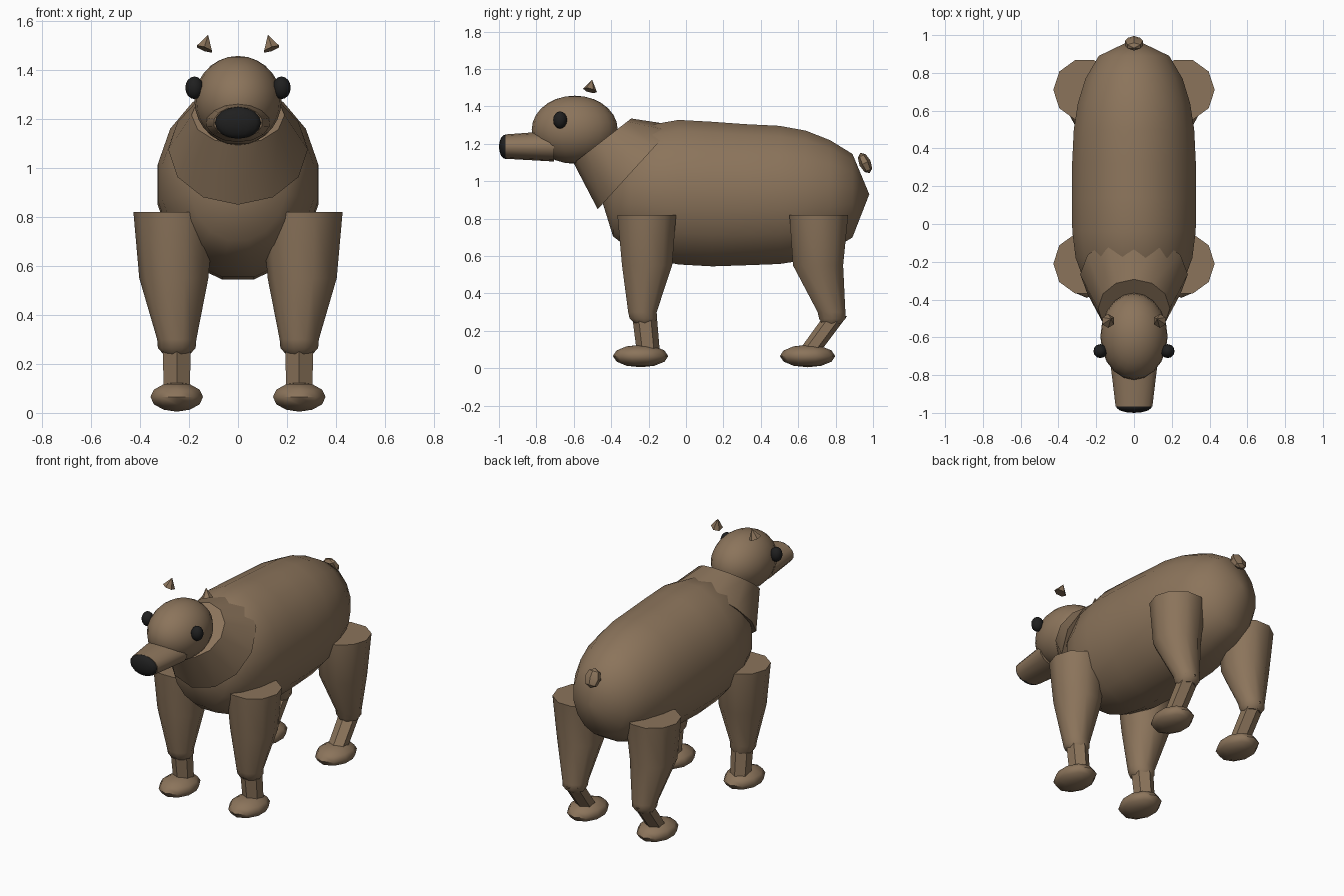
import bpy, bmesh, math
from mathutils import Vector, Matrix

if "Cube" in bpy.data.objects:
    bpy.data.objects.remove(bpy.data.objects["Cube"])


def material(name, rgb):
    m = bpy.data.materials.new(name)
    m.diffuse_color = (*rgb, 1)
    m.use_nodes = True
    m.node_tree.nodes["Principled BSDF"].inputs["Base Color"].default_value = m.diffuse_color
    return m


BROWN = material("brown fur", (0.26, 0.175, 0.105))
BLACK = material("black", (0.014, 0.014, 0.014))


def finish(bm, name, mat, angle=40):
    bmesh.ops.recalc_face_normals(bm, faces=bm.faces[:])
    me = bpy.data.meshes.new(name)
    bm.to_mesh(me)
    bm.free()
    ob = bpy.data.objects.new(name, me)
    bpy.context.collection.objects.link(ob)
    me.materials.append(mat)
    bpy.ops.object.select_all(action='DESELECT')
    ob.select_set(True)
    bpy.context.view_layer.objects.active = ob
    if angle:
        bpy.ops.object.shade_smooth_by_angle(angle=math.radians(angle))
    return ob


def loft(name, rings, n, mat=BROWN, tips=(None, None), phase=0.5, angle=40):
    """Skin elliptical rings (centre, axis u, axis v); close with a tip or a flat cap."""
    bm = bmesh.new()
    loops = []
    for c, u, v in rings:
        c, u, v = Vector(c), Vector(u), Vector(v)
        angs = [2 * math.pi * (i + phase) / n for i in range(n)]
        loops.append([bm.verts.new(c + u * math.cos(a) + v * math.sin(a)) for a in angs])
    for a, b in zip(loops, loops[1:]):
        for i in range(n):
            j = (i + 1) % n
            bm.faces.new((a[i], a[j], b[j], b[i]))
    for loop, tip in zip((loops[0], loops[-1]), tips):
        if tip is None:
            bm.faces.new(loop)
        else:
            t = bm.verts.new(tip)
            for i in range(n):
                bm.faces.new((loop[i], loop[(i + 1) % n], t))
    return finish(bm, name, mat, angle)


def ellipsoid(name, centre, radii, seg, rows, mat=BROWN, tilt=0, angle=60):
    bm = bmesh.new()
    bmesh.ops.create_uvsphere(bm, u_segments=seg, v_segments=rows, radius=1)
    bm.transform(Matrix.Translation(centre) @ Matrix.Rotation(tilt, 4, 'X')
                 @ Matrix.Diagonal((*radii, 1)))
    return finish(bm, name, mat, angle)


# Body: y, bottom, top, half width
profile = [(-0.39, 0.70, 1.17, 0.20), (-0.30, 0.63, 1.25, 0.27), (-0.18, 0.575, 1.31, 0.315),
           (-0.04, 0.547, 1.335, 0.333), (0.14, 0.537, 1.325, 0.336), (0.32, 0.543, 1.312, 0.334),
           (0.50, 0.55, 1.303, 0.325), (0.64, 0.572, 1.277, 0.303), (0.77, 0.62, 1.225, 0.262),
           (0.89, 0.695, 1.15, 0.19)]
loft("body", [((0, y, (b + t) / 2), (w, 0, 0), (0, 0, (t - b) / 2)) for y, b, t, w in profile],
     16, tips=((0, -0.46, 0.93), (0, 0.98, 0.93)), angle=50)

# Neck: tilted tapering collar
loft("neck", [((0, -0.267, 1.075), (0.285, 0, 0), (0, 0.205, 0.225)),
              ((0, -0.447, 1.216), (0.19, 0, 0), (0, 0.154, 0.119))], 12, phase=0)

# Head, snout, nose
ellipsoid("head", (0, -0.595, 1.275), (0.178, 0.23, 0.182), 20, 14)
loft("snout", [((0, -0.706, 1.187), (0.132, 0, 0), (0, 0, 0.082)),
               ((0, -0.965, 1.185), (0.1, 0, 0), (0, 0, 0.065))], 14)
ellipsoid("nose", (0, -0.965, 1.184), (0.096, 0.035, 0.065), 14, 8, BLACK)

# Legs: thigh, knee, ankle in (y, z, radius)
legs = {
    "front": dict(thigh=[(-0.21, 0.82, 0.165), (-0.208, 0.55, 0.141), (-0.233, 0.30, 0.08),
                         (-0.228, 0.265, 0.077), (-0.22, 0.24, 0.055)],
                  shin=[(-0.222, 0.28, 0.066), (-0.203, 0.10, 0.062)], foot=-0.243),
    "rear": dict(thigh=[(0.71, 0.82, 0.165), (0.706, 0.55, 0.141), (0.778, 0.30, 0.078),
                        (0.782, 0.265, 0.074), (0.778, 0.24, 0.055)],
                 shin=[(0.80, 0.28, 0.062), (0.66, 0.09, 0.06)], foot=0.65),
}
for side, s in (("left", 1), ("right", -1)):
    for end, leg in legs.items():
        def stack(pts):
            return [((s * (0.262 if z > 0.5 else 0.25), y, z), (r, 0, 0), (0, r, 0))
                    for y, z, r in pts]
        tag = f"{end}_{side}"
        loft(f"thigh_{tag}", stack(leg["thigh"]), 10, phase=0)
        loft(f"shin_{tag}", stack(leg["shin"]), 6, phase=0.5, angle=0)
        ellipsoid(f"foot_{tag}", (s * 0.25, leg["foot"], 0.065), (0.113, 0.148, 0.06), 10, 6)

    # Eyes and ears
    ellipsoid(f"eye_{side}", (s * 0.178, -0.673, 1.327), (0.037, 0.037, 0.046), 12, 8, BLACK)
    loft(f"ear_{side}", [((s * 0.137, -0.513, 1.485), (0.035, 0, s * 0.012), (0, 0.037, -0.009))],
         6, tips=(None, (s * 0.122, -0.502, 1.543)), angle=0)

# Tail: small tilted bud
ellipsoid("tail", (0, 0.957, 1.097), (0.055, 0.032, 0.06), 6, 4, tilt=math.radians(25), angle=30)
